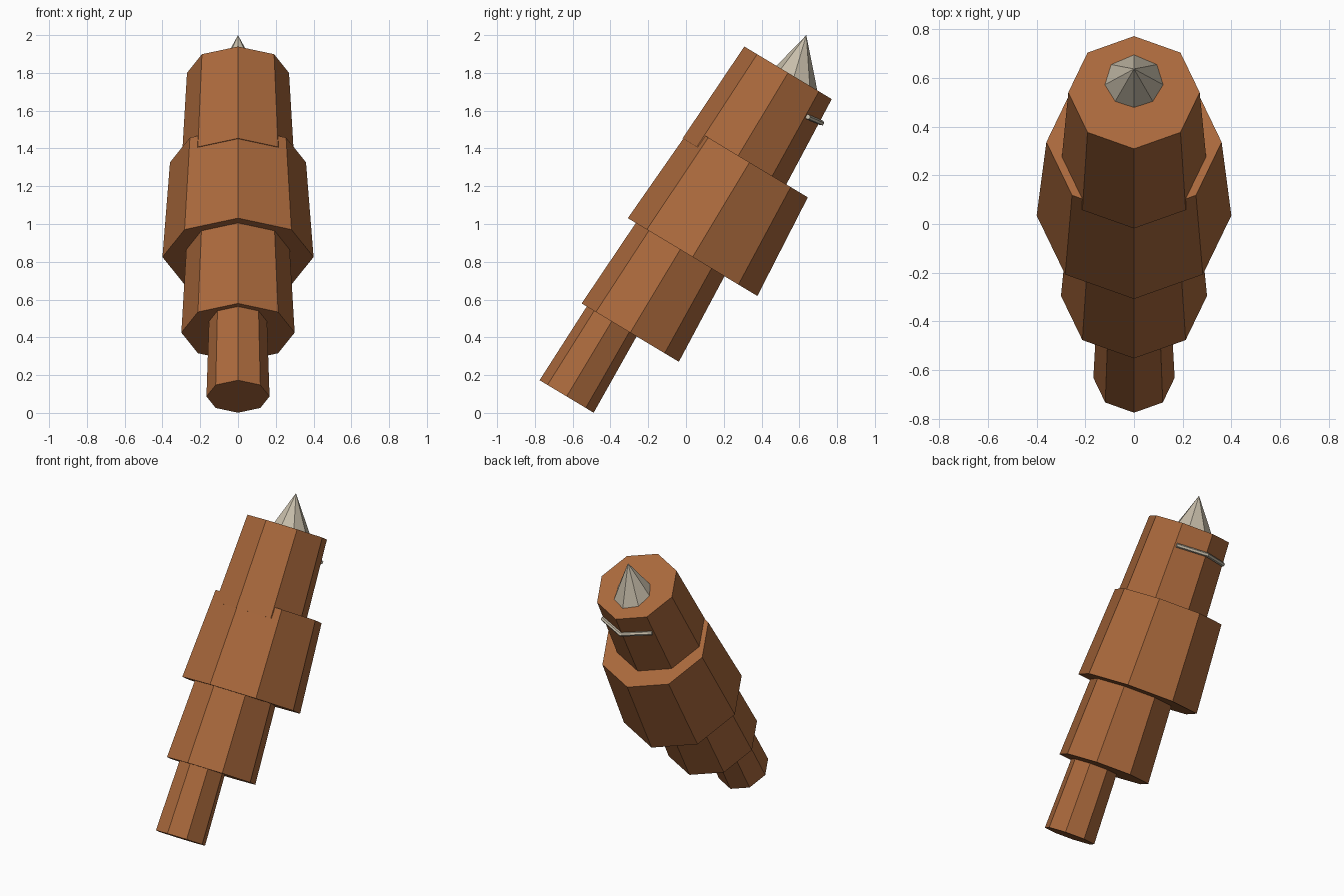
import bpy
import math
from mathutils import Vector

if "Cube" in bpy.data.objects:
    bpy.data.objects.remove(bpy.data.objects["Cube"], do_unlink=True)


def make_material(name, colour):
    mat = bpy.data.materials.new(name)
    mat.use_nodes = True
    mat.diffuse_color = (*colour, 1)
    mat.node_tree.nodes["Principled BSDF"].inputs["Base Color"].default_value = (*colour, 1)
    return mat


brown = make_material("warm brown", (0.40, 0.14, 0.045))
bone = make_material("bone grey", (0.57, 0.51, 0.40))

LEAN = math.radians(31)


def leaning_cone(name, mat, y, z, r_base, r_top, length, lean=LEAN):
    """Eight-sided cone whose base centre is at (0, y, z), leaning back."""
    axis = Vector((0, math.sin(lean), math.cos(lean)))
    bpy.ops.mesh.primitive_cone_add(
        vertices=8, radius1=r_base, radius2=r_top, depth=length,
        location=Vector((0, y, z)) + axis * length / 2, rotation=(-lean, 0, 0))
    obj = bpy.context.object
    obj.name = name
    obj.data.materials.append(mat)
    return obj


# Four overlapping tapered body segments, bottom to top
for name, y, z, radius in (
        ("tail_segment", -0.632, 0.087, 0.167),
        ("lower_segment", -0.295, 0.425, 0.30),
        ("middle_segment", 0.035, 0.825, 0.40),
        ("head_segment", 0.239, 1.299, 0.30)):
    leaning_cone(name, brown, y, z, radius, radius * 0.9, 0.585)

# Pointed spike, sunk a little into the top, leaning less than the body
spike_lean = math.radians(16.5)
depth = 0.29
leaning_cone("spike", bone,
             0.637 - depth * math.sin(spike_lean), 2.0 - depth * math.cos(spike_lean),
             depth * 0.525, 0, depth, spike_lean)

# Thin bent bar wrapped around the back of the head
curve = bpy.data.curves.new("back_bar", "CURVE")
curve.dimensions = "3D"
curve.bevel_depth = 0.014
curve.bevel_resolution = 1
curve.use_fill_caps = True
spline = curve.splines.new("POLY")
spline.points.add(2)
for point, co in zip(spline.points, ((-0.19, 0.645, 1.567), (0, 0.718, 1.535), (0.19, 0.645, 1.567))):
    point.co = (*co, 1)
    
bar = bpy.data.objects.new("back_bar", curve)
bpy.context.collection.objects.link(bar)
curve.materials.append(bone)
bpy.ops.object.select_all(action="DESELECT")
bar.select_set(True)
bpy.context.view_layer.objects.active = bar
bpy.ops.object.convert(target="MESH")
bpy.ops.object.shade_flat()
